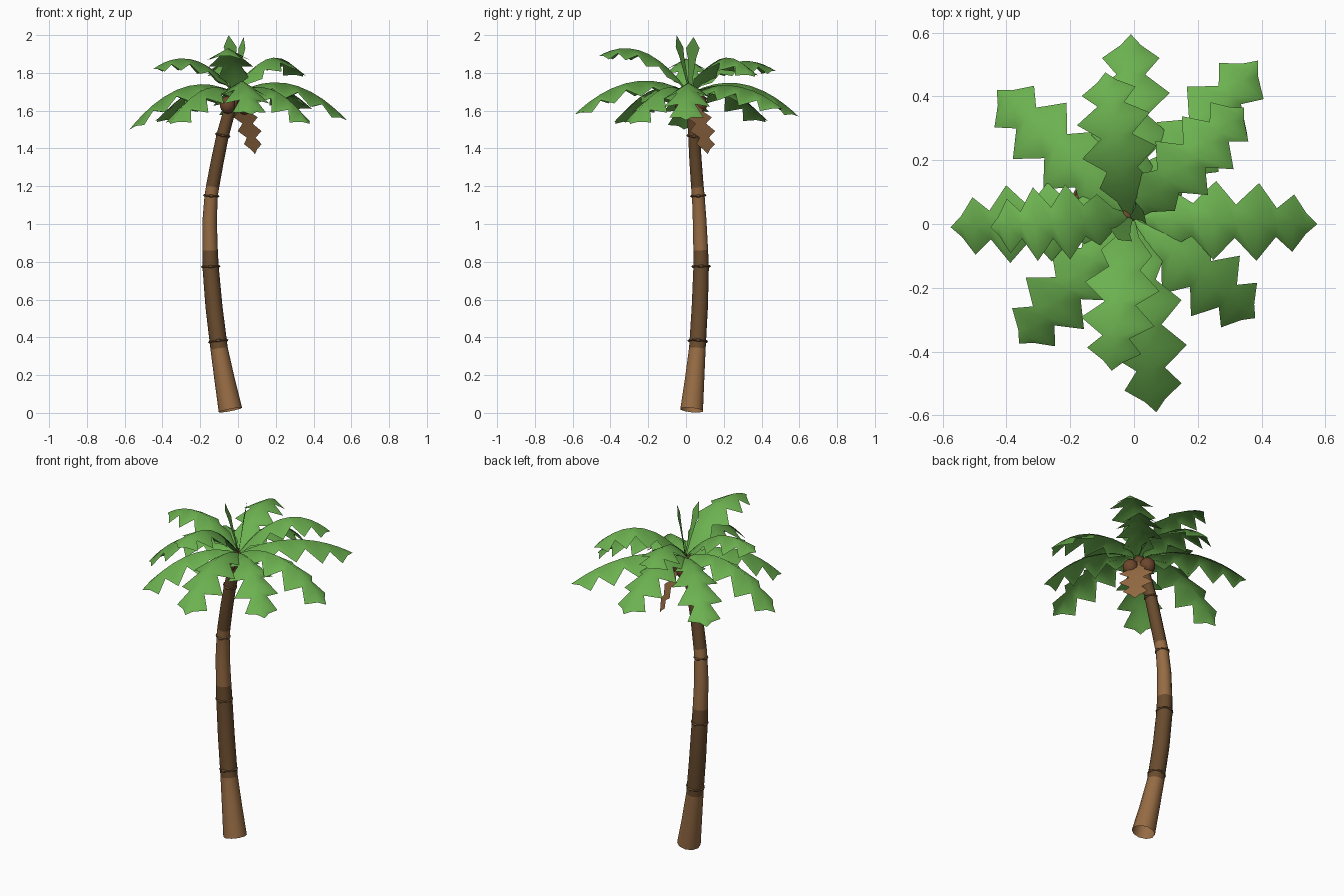
import bpy, bmesh, math
from mathutils import Vector

if "Cube" in bpy.data.objects:
    bpy.data.objects.remove(bpy.data.objects["Cube"])


def material(name, rgb):
    m = bpy.data.materials.new(name)
    m.diffuse_color = (*rgb, 1)
    m.use_nodes = True
    m.node_tree.nodes["Principled BSDF"].inputs["Base Color"].default_value = m.diffuse_color
    return m


GREEN = material("leaf green", (0.15, 0.44, 0.08))
LIGHT = material("light bark", (0.305, 0.148, 0.057))
DARK = material("dark bark", (0.14, 0.07, 0.027))
NUT = material("coconut brown", (0.15, 0.062, 0.026))


def make_object(name, bm, mats):
    me = bpy.data.meshes.new(name)
    for p in bm.faces:
        p.smooth = True
    bm.to_mesh(me)
    bm.free()
    ob = bpy.data.objects.new(name, me)
    bpy.context.collection.objects.link(ob)
    for m in mats:
        me.materials.append(m)
    return ob


def frame(direction):
    """Two axes across a direction."""
    d = direction.normalized()
    a = Vector((0, 1, 0)).cross(d).normalized()
    return a, d.cross(a)


def loft(bm, rings, close=False):
    n = len(rings[0])
    faces = []
    pairs = list(zip(rings, rings[1:] + rings[:1])) if close else list(zip(rings, rings[1:]))
    for r0, r1 in pairs:
        for i in range(n):
            j = (i + 1) % n
            faces.append(bm.faces.new((r0[i], r0[j], r1[j], r1[i])))
    return faces


# Trunk: curved tube, open at the foot, (x, y, z, radius), alternating bark colours
PATH = [(-0.04, 0.03, 0.015, 0.063), (-0.07, 0.045, 0.17, 0.054),
        (-0.10, 0.06, 0.34, 0.046), (-0.127, 0.073, 0.56, 0.045),
        (-0.145, 0.08, 0.77, 0.043), (-0.148, 0.078, 0.86, 0.041),
        (-0.15, 0.072, 1.02, 0.038), (-0.142, 0.065, 1.15, 0.035),
        (-0.134, 0.06, 1.20, 0.035), (-0.108, 0.05, 1.34, 0.034),
        (-0.081, 0.043, 1.47, 0.033), (-0.045, 0.034, 1.60, 0.032),
        (-0.01, 0.025, 1.70, 0.028)]
SIDES = 10
pts = [Vector(p[:3]) for p in PATH]


def tangent(i):
    return pts[min(i + 1, len(pts) - 1)] - pts[max(i - 1, 0)]


bm = bmesh.new()
rings = []
for i, p in enumerate(PATH):
    a, b = frame(tangent(i))
    rings.append([bm.verts.new(pts[i] + p[3] * (a * math.cos(t) + b * math.sin(t)))
                  for t in (2 * math.pi * k / SIDES for k in range(SIDES))])
for f in loft(bm, rings):
    z = f.calc_center_median().z
    f.material_index = 1 if 0.34 < z < 0.86 or z > 1.19 else 0
bm.faces.new(rings[-1]).material_index = 1
make_object("trunk", bm, [LIGHT, DARK])


# Trunk rings: thin bumpy hoops
def hoop(name, z):
    i = next(k for k in range(len(PATH) - 1) if PATH[k + 1][2] >= z)
    u = (z - PATH[i][2]) / (PATH[i + 1][2] - PATH[i][2])
    c = pts[i].lerp(pts[i + 1], u)
    r = PATH[i][3] * (1 - u) + PATH[i + 1][3] * u
    d = (pts[i + 1] - pts[i]).normalized()
    a, b = frame(d)
    bm = bmesh.new()
    loops = []
    for k in range(12):
        t = 2 * math.pi * k / 12
        out = a * math.cos(t) + b * math.sin(t)
        size = 0.008 if k % 3 == 0 else 0.004
        loops.append([bm.verts.new(c + out * (r + 0.001 + size * math.cos(s)) + d * size * math.sin(s))
                      for s in (0, math.pi / 2, math.pi, 1.5 * math.pi)])
    loft(bm, loops, close=True)
    bmesh.ops.recalc_face_normals(bm, faces=bm.faces)
    make_object(name, bm, [DARK])


for n, z in enumerate((0.38, 0.775, 1.15, 1.47)):
    hoop(f"trunk_ring_{n + 1}", z)

# Leaf outlines: (position along leaf, half width)
SAW = [(0, 0.012), (0.12, 0.035), (0.23, 0.085), (0.33, 0.052), (0.45, 0.124),
       (0.56, 0.052), (0.68, 0.122), (0.78, 0.045), (0.87, 0.09), (0.94, 0.032), (1, 0)]
SHOOT = [(0, 0.008), (0.3, 0.014), (0.6, 0.025), (0.78, 0.04), (0.9, 0.018), (1, 0)]


def leaf(name, tip, ctrl_z, width=1.0, fold=0.65, root=(-0.01, 0.02, 1.69),
         mat=GREEN, outline=SAW):
    """Arched leaf with a central crease, teeth hanging below it."""
    p0, p2 = Vector(root), Vector(tip)
    p1 = (p0 + p2) / 2
    p1.z = ctrl_z
    d = p2 - p0
    side = Vector((-d.y, d.x, 0)).normalized()
    bm = bmesh.new()
    rows = []
    for u, hw in outline:
        c = p0 * (1 - u) ** 2 + p1 * 2 * u * (1 - u) + p2 * u * u
        w = hw * width
        drop = Vector((0, 0, -w * fold))
        mid = bm.verts.new(c)
        if hw == 0:
            rows.append((mid, mid, mid))
        else:
            rows.append((bm.verts.new(c + side * w + drop), mid,
                         bm.verts.new(c - side * w + drop)))
    for r0, r1 in zip(rows, rows[1:]):
        for k in (0, 1):
            quad = [r0[k], r0[k + 1], r1[k + 1], r1[k]]
            bm.faces.new(list(dict.fromkeys(quad)))
    make_object(name, bm, [mat])


# Lower, long drooping leaves
LOW = [((0.575, 0.0, 1.55), 1.86), ((-0.575, -0.01, 1.50), 1.85),
       ((-0.01, 0.595, 1.57), 1.85), ((0.07, -0.59, 1.58), 1.87),
       ((0.388, 0.512, 1.61), 1.81), ((-0.43, 0.42, 1.54), 1.81),
       ((-0.36, -0.375, 1.53), 1.81), ((0.38, -0.295, 1.53), 1.81)]
for n, (tip, cz) in enumerate(LOW):
    leaf(f"lower_leaf_{n + 1}", tip, cz)

# Upper, shorter raised leaves
HIGH = [((-0.45, -0.01, 1.82), 1.98), ((-0.07, -0.46, 1.89), 2.03),
        ((-0.09, 0.475, 1.81), 1.96), ((0.345, 0.365, 1.78), 2.02)]
for n, (tip, cz) in enumerate(HIGH):
    leaf(f"upper_leaf_{n + 1}", tip, cz, width=0.95, fold=0.55)

# Young upright shoots in the crown
leaf("shoot_1", (-0.05, -0.05, 2.0), 1.86, fold=0, outline=SHOOT)
leaf("shoot_2", (0.03, 0.04, 1.99), 1.86, fold=0, outline=SHOOT)

# Dead leaf hanging beside the trunk
leaf("dead_leaf", (0.09, 0.115, 1.37), 1.58, width=0.75, fold=0,
     root=(0.0, 0.03, 1.67), mat=LIGHT)

# Coconuts
for n, c in enumerate([(-0.055, -0.015, 1.63), (0.035, 0.012, 1.625), (-0.035, 0.07, 1.635)]):
    bm = bmesh.new()
    bmesh.ops.create_uvsphere(bm, u_segments=10, v_segments=7, radius=0.043)
    bmesh.ops.scale(bm, vec=(1, 1, 1.1), verts=bm.verts)
    bmesh.ops.translate(bm, vec=c, verts=bm.verts)
    make_object(f"coconut_{n + 1}", bm, [NUT])
